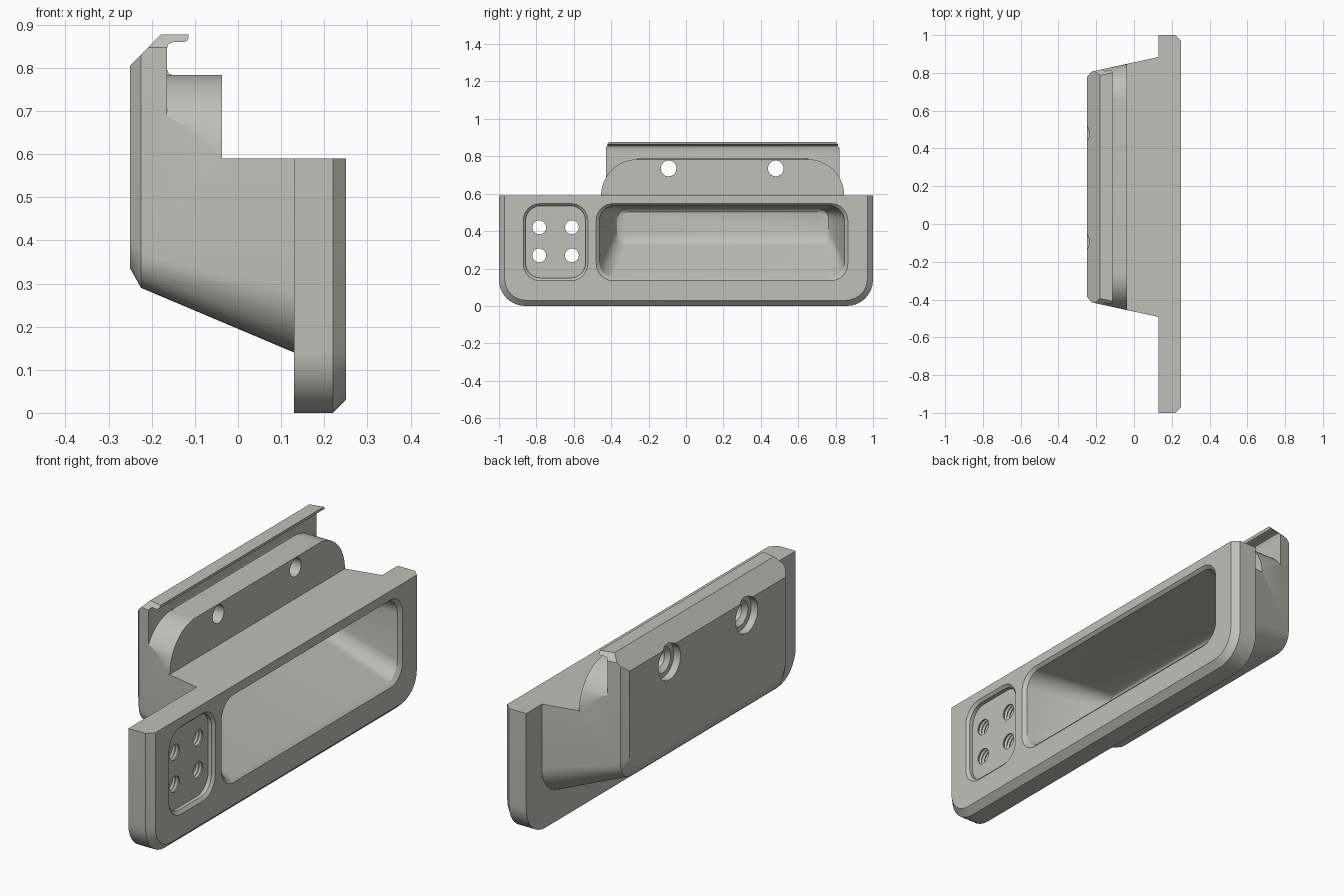
import bpy, bmesh, math

if "Cube" in bpy.data.objects:
    bpy.data.objects.remove(bpy.data.objects["Cube"])

CY = 0.196  # centre of the housing along the plate

grey = bpy.data.materials.new("warm_grey")
grey.diffuse_color = (0.52, 0.52, 0.49, 1)
grey.use_nodes = True
grey.node_tree.nodes["Principled BSDF"].inputs["Base Color"].default_value = grey.diffuse_color


def loft(name, rings):
    """Skin a closed solid through rings of equal point count."""
    bm = bmesh.new()
    vs = [[bm.verts.new(p) for p in ring] for ring in rings]
    n = len(vs[0])
    for a, b in zip(vs, vs[1:]):
        for i in range(n):
            bm.faces.new((a[i], a[(i + 1) % n], b[(i + 1) % n], b[i]))
    bm.faces.new(vs[0])
    bm.faces.new(vs[-1])
    bmesh.ops.recalc_face_normals(bm, faces=bm.faces)
    me = bpy.data.meshes.new(name)
    bm.to_mesh(me)
    bm.free()
    me.materials.append(grey)
    ob = bpy.data.objects.new(name, me)
    bpy.context.collection.objects.link(ob)
    return ob


def rect(x, y0, y1, z0, z1, rb, rt, nt=8, nb=8):
    """Rectangle across y/z with rounded bottom (rb) and top (rt) corners."""
    pts = []
    for cy, cz, r, start, n in ((y1 - rb, z0 + rb, rb, -90, nb), (y1 - rt, z1 - rt, rt, 0, nt),
                                (y0 + rt, z1 - rt, rt, 90, nt), (y0 + rb, z0 + rb, rb, 180, nb)):
        for i in range(n + 1):
            a = math.radians(start + 90 * i / n) if n else 0
            pts.append((x, cy + r * math.cos(a) if r else cy, cz + r * math.sin(a) if r else cz))
    return pts


def lathe(name, y, z, profile, n=32):
    """Round cutter along x from (x, radius) pairs."""
    return loft(name, [[(x, y + r * math.cos(2 * math.pi * i / n), z + r * math.sin(2 * math.pi * i / n))
                        for i in range(n)] for x, r in profile])


def combine(ob, tool, op):
    """Apply a boolean and discard the tool."""
    m = ob.modifiers.new("bool", 'BOOLEAN')
    m.operation, m.solver, m.object = op, 'EXACT', tool
    me = bpy.data.meshes.new_from_object(ob.evaluated_get(bpy.context.evaluated_depsgraph_get()))
    ob.modifiers.clear()
    ob.data = me
    bpy.data.objects.remove(tool)


# Tapered housing with rounded lower corners
def housing_ring(x, half, z0, r):
    return rect(x, CY - half, CY + half, z0, 0.877, r, 0.03, nt=1)


body = loft("handle_body", [housing_ring(-0.25, 0.58, 0.335, 0.075), housing_ring(-0.225, 0.611, 0.29, 0.08),
                            housing_ring(0.13, 0.688, 0.14, 0.15), housing_ring(0.17, 0.688, 0.14, 0.15)])

# Side profile: lower ledge, raised step, rear wall with hooked lip
side = [(-0.3, -0.1), (0.2, -0.1), (0.2, 0.59), (-0.037, 0.59), (-0.037, 0.783), (-0.15, 0.783),
        (-0.161, 0.787), (-0.165, 0.798), (-0.165, 0.845), (-0.161, 0.856), (-0.15, 0.86),
        (-0.125, 0.86), (-0.118, 0.863), (-0.115, 0.87), (-0.115, 0.9), (-0.157, 0.9), (-0.3, 0.754)]
combine(body, loft("side_profile", [[(x, y, z) for x, z in side] for y in (-1.2, 1.2)]), 'INTERSECT')

# Rounded ends of the raised step
for s in (-1, 1):
    arc = [(0.455 + 0.195 * math.cos(math.radians(a)), 0.59 + 0.194 * math.sin(math.radians(a)))
           for a in range(0, 91, 6)]
    outline = arc + [(0.455, 0.82), (0.8, 0.82), (0.8, 0.59)]
    combine(body, loft("end_cutter", [[(x, CY + s * y, z) for y, z in outline] for x in (-0.165, 0.0)]),
            'DIFFERENCE')

# Front plate, chamfered along its sides and bottom
plate = loft("front_plate", [rect(0.13, -1, 1, 0, 0.59, 0.14, 0, nt=0), rect(0.22, -1, 1, 0, 0.59, 0.14, 0, nt=0),
                             rect(0.25, -0.97, 0.97, 0.03, 0.59, 0.115, 0, nt=0)])
combine(body, plate, 'UNION')

# Deep finger pocket
combine(body, loft("finger_pocket", [
    rect(0.28, -0.48, 0.865, 0.135, 0.547, 0.09, 0.09), rect(0.25, -0.48, 0.865, 0.135, 0.547, 0.09, 0.09),
    rect(0.235, -0.463, 0.847, 0.152, 0.535, 0.08, 0.08), rect(-0.135, -0.383, 0.777, 0.322, 0.522, 0.06, 0.06),
    rect(-0.155, -0.368, 0.763, 0.345, 0.515, 0.05, 0.05),
    rect(-0.165, -0.342, 0.737, 0.372, 0.503, 0.035, 0.035)]), 'DIFFERENCE')

# Shallow square recess with beveled rim
combine(body, loft("square_recess", [
    rect(0.28, -0.87, -0.525, 0.135, 0.547, 0.09, 0.09), rect(0.25, -0.87, -0.525, 0.135, 0.547, 0.09, 0.09),
    rect(0.238, -0.858, -0.537, 0.15, 0.535, 0.08, 0.08),
    rect(0.22, -0.858, -0.537, 0.15, 0.535, 0.08, 0.08)]), 'DIFFERENCE')

# Four threaded holes in the recess
thread = [(0.24, 0.037)] + [(0.215 - 0.008 * i, 0.044 if i % 2 else 0.037) for i in range(11)] + [(0.1, 0.037)]
for y in (-0.785, -0.61):
    for z in (0.27, 0.42):
        combine(body, lathe("threaded_hole", y, z, thread, 24), 'DIFFERENCE')

# Two mounting holes, counterbored from the rear
for y in (-0.093, 0.48):
    combine(body, lathe("mounting_hole", y, 0.735, [(-0.3, 0.083), (-0.215, 0.083), (-0.2149, 0.06),
                                                    (-0.195, 0.042), (0.0, 0.042)]), 'DIFFERENCE')

bpy.context.view_layer.objects.active = body
body.select_set(True)
bpy.ops.object.shade_smooth_by_angle(angle=math.radians(25))
